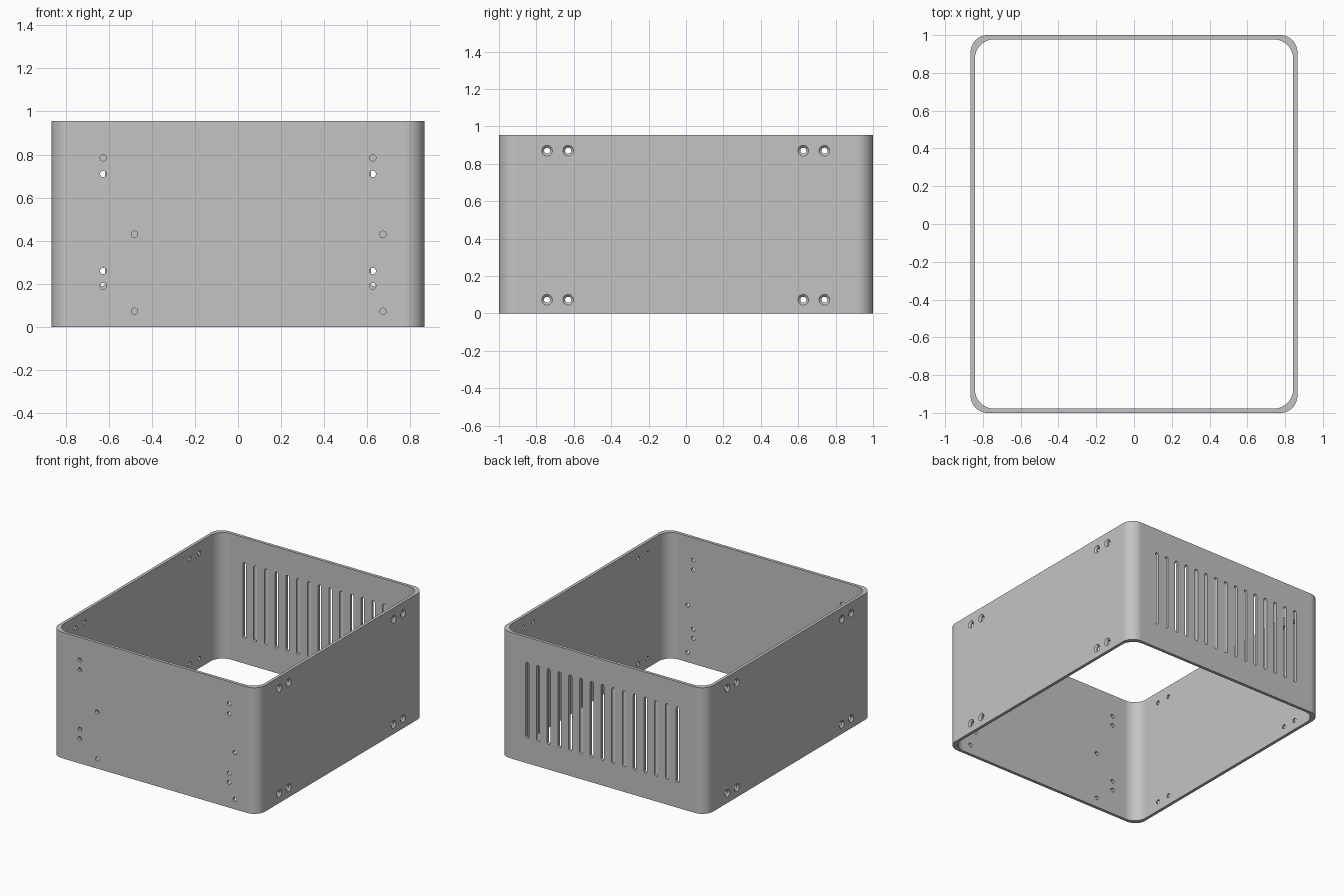
import bpy, bmesh, math
from mathutils import Matrix, Vector

cube = bpy.data.objects.get("Cube")
if cube:
    bpy.data.objects.remove(cube, do_unlink=True)

HALF_X, HALF_Y, HEIGHT, WALL = 0.865, 1.0, 0.955, 0.023

grey = bpy.data.materials.new("satin grey")
grey.use_nodes = True
grey.diffuse_color = (0.55, 0.55, 0.55, 1)
grey.node_tree.nodes["Principled BSDF"].inputs["Base Color"].default_value = (0.55, 0.55, 0.55, 1)


def make_object(name, bm):
    bmesh.ops.recalc_face_normals(bm, faces=bm.faces)
    mesh = bpy.data.meshes.new(name)
    bm.to_mesh(mesh)
    bm.free()
    mesh.materials.append(grey)
    obj = bpy.data.objects.new(name, mesh)
    bpy.context.collection.objects.link(obj)
    return obj


def rounded_outline(hx, hy, r, steps=12):
    pts = []
    for quarter, (sx, sy) in enumerate([(1, 1), (-1, 1), (-1, -1), (1, -1)]):
        for i in range(steps + 1):
            a = (quarter + i / steps) * math.pi / 2
            pts.append((sx * (hx - r) + r * math.cos(a), sy * (hy - r) + r * math.sin(a)))
    return pts


def bridge(bm, rings, closed=False):
    """Skin consecutive rings; cap both ends unless the stack loops round."""
    pairs = list(zip(rings, rings[1:]))
    if closed:
        pairs.append((rings[-1], rings[0]))
    else:
        bm.faces.new(rings[0])
        bm.faces.new(rings[-1])
    n = len(rings[0])
    for a, b in pairs:
        for i in range(n):
            j = (i + 1) % n
            bm.faces.new((a[i], a[j], b[j], b[i]))


def add_lathe(bm, origin, axis, profile, sides=24):
    """Cutter turned about an axis; profile holds (distance, radius)."""
    turn = Vector((0, 0, 1)).rotation_difference(axis).to_matrix()
    rings = []
    for d, r in profile:
        ring = []
        for i in range(sides):
            a = 2 * math.pi * i / sides
            ring.append(bm.verts.new(origin + turn @ Vector((r * math.cos(a), r * math.sin(a), d))))
        rings.append(ring)
    bridge(bm, rings)


# Four-walled sleeve with rounded corners
bm = bmesh.new()
outer = rounded_outline(HALF_X, HALF_Y, 0.09)
inner = rounded_outline(HALF_X - WALL, HALF_Y - WALL, 0.1)
rings = [[bm.verts.new((x, y, z)) for x, y in outline]
         for outline, z in [(outer, 0), (outer, HEIGHT), (inner, HEIGHT), (inner, 0)]]
bridge(bm, rings, closed=True)
enclosure = make_object("enclosure", bm)

cut = bmesh.new()

# Plain mounting holes through the front wall
holes = [(x, z) for x in (-0.625, 0.625) for z in (0.19, 0.26, 0.71, 0.785)]
holes += [(x, z) for x in (-0.48, 0.672) for z in (0.073, 0.43)]
for x, z in holes:
    add_lathe(cut, Vector((x, -HALF_Y, z)), Vector((0, 1, 0)),
              [(-0.02, 0.015), (WALL + 0.02, 0.015)])

# Countersunk screw holes in both side walls
for side in (-1, 1):
    for y in (-0.743, -0.63, 0.627, 0.74):
        for z in (0.073, 0.87):
            add_lathe(cut, Vector((side * HALF_X, y, z)), Vector((-side, 0, 0)),
                      [(-0.004, 0.033), (0.012, 0.016), (WALL + 0.02, 0.016)])

# Row of round-ended vent slots in the back wall
SLOT_R, SLOTS = 0.013, 15
for k in range(SLOTS):
    x = -0.63 + 0.09 * k
    rings = []
    for y in (HALF_Y - WALL - 0.02, HALF_Y + 0.02):
        ring = []
        for centre, start in ((0.752, 0), (0.203, math.pi)):
            for i in range(9):
                a = start + math.pi * i / 8
                ring.append(cut.verts.new((x + SLOT_R * math.cos(a), y, centre + SLOT_R * math.sin(a))))
        rings.append(ring)
    bridge(cut, rings)

cutter = make_object("hole_cutter", cut)
cutter.hide_render = True

# Cut the openings and bake the result
boolean = enclosure.modifiers.new("openings", "BOOLEAN")
boolean.operation = "DIFFERENCE"
boolean.solver = "EXACT"
boolean.object = cutter
bpy.ops.object.select_all(action="DESELECT")
enclosure.select_set(True)
bpy.context.view_layer.objects.active = enclosure
bpy.ops.object.modifier_apply(modifier=boolean.name)
bpy.data.objects.remove(cutter, do_unlink=True)

# Smooth corners, crisp rims, flat walls
bpy.ops.object.shade_smooth_by_angle(angle=math.radians(30))
weighted = enclosure.modifiers.new("flat_walls", "WEIGHTED_NORMAL")
weighted.keep_sharp = True
